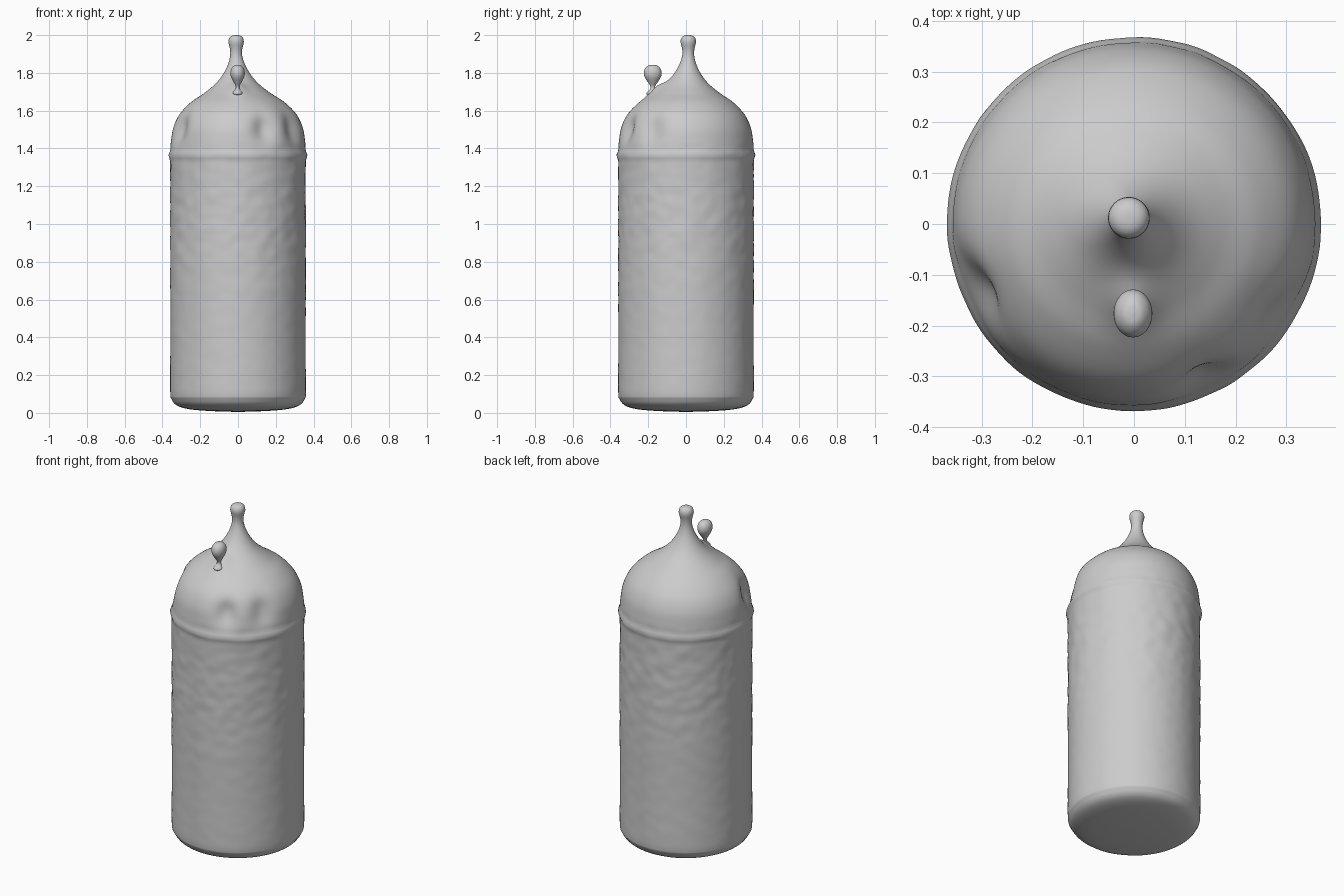
import bpy, bmesh, math
from mathutils import Vector, noise

if "Cube" in bpy.data.objects:
    bpy.data.objects.remove(bpy.data.objects["Cube"])

SEG = 144


def smooth_profile(points, steps):
    # Catmull-Rom curve through (radius, z) points
    pts = [Vector(p) for p in points]
    pts = [pts[0]] + pts + [pts[-1]]
    out = []
    for i in range(1, len(pts) - 2):
        a, b, c, d = pts[i - 1:i + 3]
        n = max(2, min(24, int((c - b).length / steps)))
        for k in range(n):
            t = k / n
            out.append(0.5 * (2 * b + (c - a) * t + (2 * a - 5 * b + 4 * c - d) * t * t
                              + (3 * b - a - 3 * c + d) * t ** 3))
    out.append(pts[-1])
    return out


def lathe(name, points, steps, seg, place):
    # revolve a closed-ended profile; place(r, angle, z) gives the final position
    prof = smooth_profile(points, steps)
    bm = bmesh.new()
    rings = []
    for r, z in prof[1:-1]:
        rings.append([bm.verts.new(place(max(r, 0.002), 2 * math.pi * k / seg, z)) for k in range(seg)])
    low = bm.verts.new(place(0, 0, prof[0][1]))
    high = bm.verts.new(place(0, 0, prof[-1][1]))
    for k in range(seg):
        j = (k + 1) % seg
        bm.faces.new((low, rings[0][j], rings[0][k]))
        bm.faces.new((high, rings[-1][k], rings[-1][j]))
        for a, b in zip(rings, rings[1:]):
            bm.faces.new((a[k], a[j], b[j], b[k]))
    for f in bm.faces:
        f.smooth = True
    mesh = bpy.data.meshes.new(name)
    bm.to_mesh(mesh)
    bm.free()
    obj = bpy.data.objects.new(name, mesh)
    bpy.context.collection.objects.link(obj)
    return obj


def bell(x, width):
    return math.exp(-(x / width) ** 2)


# dents in the shoulder: degrees from the front (right positive), z, width, height, depth
DENTS = [(24, 1.50, 10, 0.07, 0.035), (58, 1.50, 11, 0.08, 0.028), (-66, 1.50, 12, 0.075, 0.038)]


def body_point(r, ang, z):
    x, y = r * math.cos(ang), r * math.sin(ang)
    deg = math.degrees(math.atan2(x, -y))
    dr = 0
    for d, dz, w, h, depth in DENTS:
        dr -= depth * bell(deg - d, w) * bell(z - dz, h)
    if r > 0.2:
        # rough skin, strongest below the shoulder seam, and the uneven seam itself
        p = Vector((x, y, z))
        rough = 0.001 + 0.003 * bell(z - 1.05, 0.3)
        if z < 1.42:
            dr += rough * noise.noise(p * 16)
        wobble = 0.006 * noise.noise(Vector((x * 9, y * 9, 5)))
        dr += 0.009 * bell(z - 1.365 - wobble, 0.016)
    k = (r + dr) / r if r > 0 else 1
    # the top tip leans slightly off centre
    lean = min(1, max(0, (z - 1.6) / 0.3))
    # low mound that carries the small droplet
    mound = 0.025 * bell(math.hypot(x, y + 0.16), 0.05) if z > 1.5 else 0
    return (x * k - 0.010 * lean, y * k + 0.012 * lean, z + mound)


# bottle body with domed shoulder and drawn-out tip
lathe("body", [(0, 0.005), (0.15, 0.01), (0.26, 0.02), (0.325, 0.04), (0.353, 0.075), (0.359, 0.12),
               (0.358, 0.4), (0.359, 0.7), (0.359, 1.0), (0.358, 1.2), (0.359, 1.3), (0.359, 1.33),
               (0.359, 1.365), (0.358, 1.4), (0.355, 1.44), (0.343, 1.51), (0.31, 1.58), (0.25, 1.643),
               (0.18, 1.69), (0.12, 1.737), (0.078, 1.785), (0.047, 1.84), (0.032, 1.89),
               (0.033, 1.93), (0.041, 1.962), (0.036, 1.986), (0.02, 1.998), (0, 2.0)],
      0.012, SEG, body_point)

# small droplet on a thin stem at the front of the shoulder
lathe("droplet", [(0, 1.67), (0.03, 1.69), (0.012, 1.715), (0.011, 1.73), (0.022, 1.75), (0.036, 1.775),
                  (0.041, 1.798), (0.036, 1.822), (0.02, 1.839), (0, 1.843)],
      0.005, 40,
      lambda r, a, z: (-0.002 + 0.93 * r * math.cos(a), -0.176 + 1.15 * r * math.sin(a), z))
